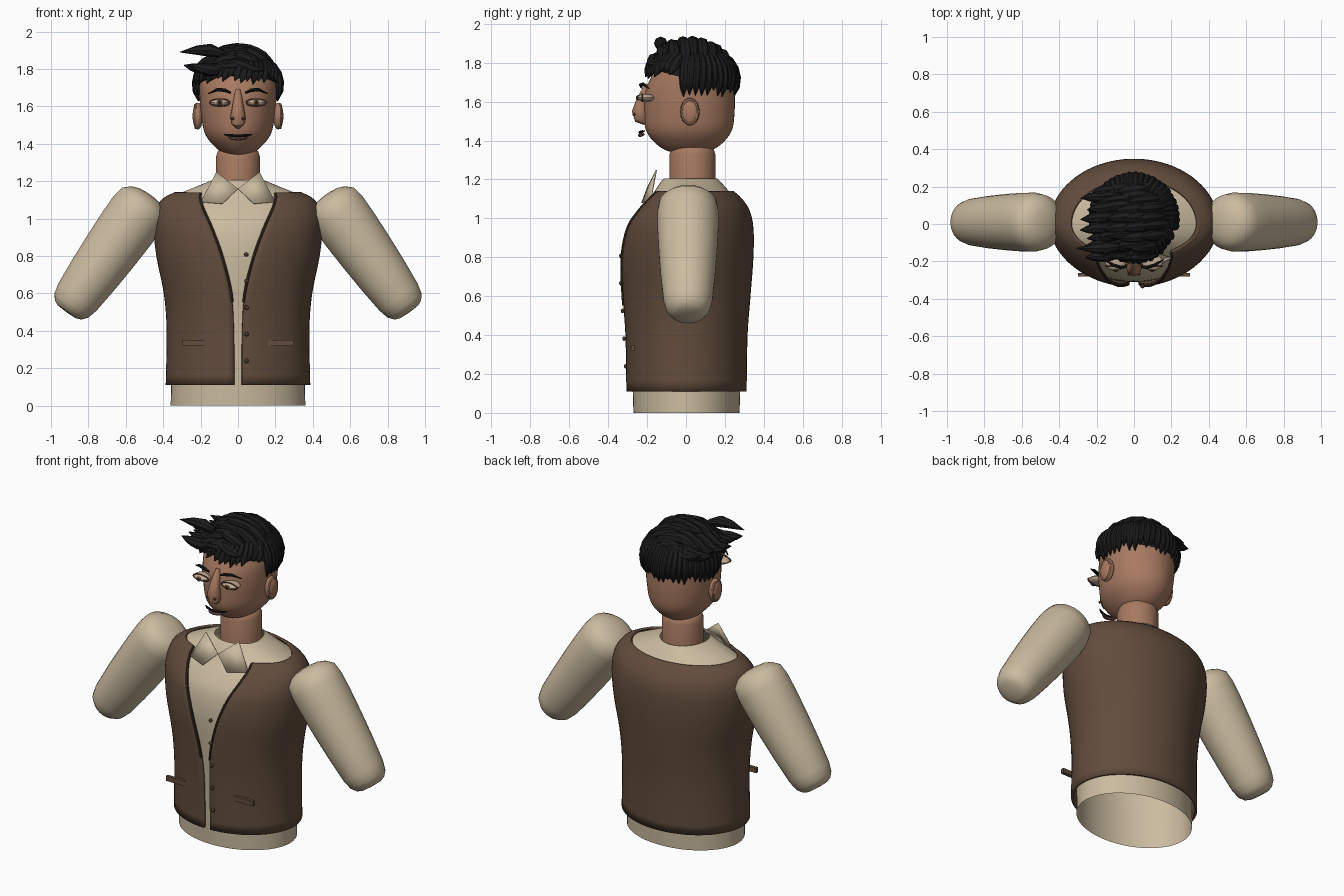
import bpy, bmesh, math, random
from mathutils import Vector, Matrix

random.seed(4)
cube = bpy.data.objects.get("Cube")
if cube:
    bpy.data.objects.remove(cube, do_unlink=True)


def material(name, r, g, b):
    mat = bpy.data.materials.new(name)
    mat.use_nodes = True
    mat.diffuse_color = (r, g, b, 1)
    mat.node_tree.nodes["Principled BSDF"].inputs["Base Color"].default_value = (r, g, b, 1)
    return mat


CREAM = material("cream cloth", .60, .50, .35)
BROWN = material("brown wool", .12, .072, .045)
TRIM = material("dark brown trim", .065, .038, .025)
SKIN = material("skin", .39, .195, .12)
BLACK = material("black hair", .011, .011, .012)
EYE = material("eye tan", .55, .40, .29)
IRIS = material("iris brown", .12, .06, .035)
LIP = material("lip", .22, .09, .07)
made = []


def finish(name, bm, mat):
    bmesh.ops.recalc_face_normals(bm, faces=bm.faces)
    mesh = bpy.data.meshes.new(name)
    bm.to_mesh(mesh)
    bm.free()
    mesh.materials.append(mat)
    obj = bpy.data.objects.new(name, mesh)
    bpy.context.collection.objects.link(obj)
    made.append(obj)
    return obj


def loft(bm, rings, closed=True, caps=False, loop=False):
    """Skin a list of equal-length point rings."""
    vs = [[bm.verts.new(p) for p in ring] for ring in rings]
    pairs = list(zip(vs, vs[1:])) + ([(vs[-1], vs[0])] if loop else [])
    n = len(vs[0])
    for a, b in pairs:
        for i in range(n if closed else n - 1):
            j = (i + 1) % n
            bm.faces.new((a[i], a[j], b[j], b[i]))
    if caps:
        bm.faces.new(vs[0])
        bm.faces.new(vs[-1])


def tube(bm, points, radii, seg=8, loop=False):
    """Tapered round tube along a path."""
    pts = [Vector(p) for p in points]
    n, normal, rings = len(pts), None, []
    for i, p in enumerate(pts):
        ahead = pts[(i + 1) % n] if loop else pts[min(i + 1, n - 1)]
        behind = pts[i - 1] if loop else pts[max(i - 1, 0)]
        t = (ahead - behind).normalized()
        normal = t.orthogonal() if normal is None else normal - t * normal.dot(t)
        normal.normalize()
        side = t.cross(normal)
        r = radii[i] if isinstance(radii, (list, tuple)) else radii
        rings.append([p + r * (normal * math.cos(k * math.tau / seg) + side * math.sin(k * math.tau / seg))
                      for k in range(seg)])
    loft(bm, rings, caps=not loop, loop=loop)


def ball(bm, centre, size, seg=20):
    mat = Matrix.Translation(centre) @ Matrix.Diagonal((*size, 1))
    bmesh.ops.create_uvsphere(bm, u_segments=seg, v_segments=seg // 2, radius=1, matrix=mat)


def smooth_rows(rows, steps=4):
    """Resample profile rows along a smooth curve."""
    out = []
    for i in range(len(rows) - 1):
        a, b, c, d = (rows[max(i - 1, 0)], rows[i], rows[i + 1], rows[min(i + 2, len(rows) - 1)])
        for k in range(steps):
            t = k / steps
            out.append([q + t / 2 * (r - p + t * (2 * p - 5 * q + 4 * r - s + t * (3 * (q - r) + s - p)))
                        for p, q, r, s in zip(a, b, c, d)])
    return out + [list(rows[-1])]


def section(z, rx, front, back, cy=0, start=0, n=48):
    """Oval ring with its own front and back depth; start leaves a gap at the front."""
    ring = []
    for k in range(n):
        a = start + (math.tau - 2 * start) * k / (n - 1 if start else n)
        depth = front if math.cos(a) > 0 else back
        ring.append((rx * math.sin(a), cy - depth * math.cos(a), z))
    return ring


# Shirt body: open tube; rows are height, half width, front depth, back depth
shirt = [(0, .36, .27, .275), (.4, .355, .285, .29), (.6, .37, .30, .305), (.8, .41, .31, .32),
         (.95, .425, .29, .32), (1.04, .41, .24, .30), (1.1, .375, .19, .26),
         (1.135, .31, .165, .225), (1.18, .20, .135, .185), (1.205, .14, .115, .16)]
bm = bmesh.new()
loft(bm, [section(*row) for row in smooth_rows(shirt)])
finish("shirt_body", bm, CREAM)

# Vest: wrapped around the back; the last value is the front opening
vest = [(.11, .38, .30, .305, .02), (.4, .375, .305, .31, .022), (.6, .39, .32, .325, .036),
        (.8, .43, .33, .34, .085), (.95, .445, .31, .34, .14), (1.04, .435, .26, .32, .18),
        (1.1, .40, .21, .28, .2), (1.135, .335, .18, .24, .2)]
rings = [section(z, rx, f, b, 0, math.asin(gap / rx), 64) for z, rx, f, b, gap in smooth_rows(vest)]
bm = bmesh.new()
loft(bm, rings, closed=False)
solid = finish("vest", bm, BROWN).modifiers.new("thickness", "SOLIDIFY")
solid.thickness, solid.offset = .014, 0

# Lapel trim along the neckline
bm = bmesh.new()
for end in (0, -1):
    tube(bm, [Vector(r[end]) + Vector((0, -.006, 0)) for r in rings if r[end][2] > .55], .007)
finish("vest_lapel_trim", bm, TRIM)

# Pocket welts
bm = bmesh.new()
for s in (1, -1):
    bmesh.ops.create_cube(bm, size=1, matrix=Matrix.Translation((s * .228, -.272, .335))
                          @ Matrix.Diagonal((.145, .02, .03, 1)))
finish("pocket_welts", bm, BROWN)

# Buttons
bm = bmesh.new()
for i in range(5):
    z = .24 + i * .142
    ball(bm, (.045, -.31 - .025 * min(i / 3, 1), z), (.012, .009, .012), 12)
finish("vest_buttons", bm, TRIM)

# Collar points
bm = bmesh.new()
for s in (1, -1):
    bm.faces.new([bm.verts.new((s * x, y, z)) for x, y, z in
                  ((.115, -.155, 1.25), (.2, -.185, 1.09), (.085, -.23, 1.08), (0, -.2, 1.16))])
finish("shirt_collar", bm, CREAM).modifiers.new("thickness", "SOLIDIFY").thickness = .006

# Sleeves: rounded tapering tubes, as distance along the axis and radius
sleeve = [(-.072, .02), (-.066, .07), (-.05, .11), (-.015, .148), (.05, .158), (.15, .157), (.3, .15),
          (.45, .14), (.6, .126), (.655, .112), (.685, .088), (.697, .06), (.7, .015)]
for s, label in ((1, "left"), (-1, "right")):
    top, bottom = Vector((s * .509, .01, 1.068)), Vector((s * .888, .01, .539))
    axis = (bottom - top).normalized()
    bm = bmesh.new()
    tube(bm, [top + axis * d for d, r in sleeve], [r for d, r in sleeve], 32)
    finish(label + "_sleeve", bm, CREAM)

# Neck
bm = bmesh.new()
loft(bm, [section(z, r, r, r, .033) for z, r in ((1.1, .118), (1.33, .118), (1.36, .108), (1.38, .08))], caps=True)
finish("neck", bm, SKIN)

# Head
head = [(1.333, .03, .04, .05), (1.345, .07, .12, .09), (1.38, .12, .18, .15), (1.45, .175, .235, .205),
        (1.55, .197, .245, .22), (1.65, .205, .24, .22), (1.72, .207, .212, .215), (1.78, .19, .185, .195),
        (1.84, .13, .13, .13), (1.87, .04, .04, .04)]
bm = bmesh.new()
loft(bm, [section(*row, .03) for row in smooth_rows(head)], caps=True)
finish("head", bm, SKIN)

# Nose and nostrils
bm = bmesh.new()
tube(bm, [(0, -.195, 1.69), (0, -.21, 1.65), (0, -.228, 1.6), (0, -.238, 1.55), (0, -.228, 1.515), (0, -.205, 1.49)],
     [.012, .022, .03, .04, .038, .015], 16)
finish("nose", bm, SKIN)
bm = bmesh.new()
for s in (1, -1):
    ball(bm, (s * .027, -.268, 1.535), (.008, .008, .008), 10)
finish("nostrils", bm, TRIM)


def oval(centre, a, b, across, up, n=24):
    return [Vector(centre) + Vector(across) * a * math.cos(k * math.tau / n)
            + Vector(up) * b * math.sin(k * math.tau / n) for k in range(n)]


# Ears, eyes and brows on both sides
for s, label in ((1, "left"), (-1, "right")):
    bm = bmesh.new()
    ball(bm, (s * .215, .02, 1.548), (.028, .05, .072))
    tube(bm, oval((s * .225, .02, 1.548), .04, .06, (0, 1, 0), (0, 0, 1)), .009, loop=True)
    finish(label + "_ear", bm, SKIN)
    eye = Vector((s * .098, -.205, 1.62))
    bm = bmesh.new()
    ball(bm, eye, (.055, .045, .02))
    finish(label + "_eye", bm, EYE)
    bm = bmesh.new()
    tube(bm, oval(eye + Vector((0, -.02, 0)), .053, .019, (1, 0, 0), (0, 0, 1)), .004, 6, loop=True)
    finish(label + "_eye_rim", bm, IRIS)
    bm = bmesh.new()
    ball(bm, eye + Vector((0, -.042, 0)), (.017, .007, .015), 14)
    finish(label + "_iris", bm, IRIS)
    bm = bmesh.new()
    ball(bm, eye + Vector((0, -.048, 0)), (.008, .005, .008), 10)
    tube(bm, [(s * .038, -.228, 1.672), (s * .07, -.232, 1.686), (s * .11, -.22, 1.69), (s * .158, -.19, 1.668)],
         [.005, .01, .009, .003])
    finish(label + "_pupil_and_brow", bm, BLACK)

# Mouth
for name, z, w, r, mat in (("mouth_line", 1.443, .075, .007, BLACK), ("lower_lip", 1.427, .05, .009, LIP)):
    bm = bmesh.new()
    tube(bm, [(w * k / 4, -.238 + .025 * (k / 4) ** 2, z + .006 * (k / 4) ** 2) for k in range(-4, 5)],
         [.002] + [r] * 7 + [.002])
    finish(name, bm, mat)

# Hair cap: higher at the brow, lower at the nape
MID, RX, RY, RZ = Vector((0, .03, 1.70)), .22, .225, .205


def scalp(a, e, grow=1):
    return MID + grow * Vector((RX * math.cos(e) * math.sin(a), -RY * math.cos(e) * math.cos(a), RZ * math.sin(e)))


bm = bmesh.new()
rings = []
for i in range(10):
    ring = []
    for k in range(40):
        a = k * math.tau / 40
        low = .06 + .28 * math.cos(a)
        ring.append(scalp(a, low + (1.55 - low) * i / 9))
    rings.append(ring)
loft(bm, rings, caps=True)
finish("hair_cap", bm, BLACK)

# Swept top locks, pointing to the right side
bm = bmesh.new()
STEPS = 6
for row in range(8):
    y = -.155 + row * .051
    half = max(.15, .2 * math.sqrt(max(0, 1 - ((y - MID.y) / RY) ** 2)))
    for c in (.95, .5, .05, -.4):
        x0, long = half * c + random.uniform(-.02, .02), random.uniform(.17, .21)
        yj, path = y + random.uniform(-.012, .012), []
        for k in range(STEPS):
            t = k / (STEPS - 1)
            x = x0 - long * t
            h = math.sqrt(max(.22, 1 - (x / RX) ** 2 - ((yj - MID.y) / RY) ** 2))
            path.append((x, yj - .02 * t, MID.z + RZ * h - .006 + .03 * t * t))
        tube(bm, path, [.01, .028, .034, .03, .02, .002])
# Forelock spike
tube(bm, [(-.08, -.12, 1.88), (-.15, -.13, 1.9), (-.22, -.13, 1.9), (-.31, -.13, 1.89)], [.02, .035, .025, .002])
finish("hair_top_locks", bm, BLACK)

# Hanging locks: short fringe at the front, longer round the back
bm = bmesh.new()
COUNT = 44
for i in range(COUNT):
    a = -math.pi + math.tau * i / COUNT
    fringe = abs(a) < 1.3
    low = (1.735 if fringe else 1.645) + random.uniform(-.02, .02)
    end = math.asin((low - MID.z) / RZ)
    drift = -.22 if fringe else -.06
    path = [scalp(a + drift * t, .8 + (end - .8) * t, 1 + (.07 if fringe else .03) * t)
            for t in (0, .2, .4, .6, .8, 1)]
    tube(bm, path, [.01, .024, .027, .025, .018, .002])
finish("hair_hanging_locks", bm, BLACK)

# Smooth shading with sharp edges kept
bpy.ops.object.select_all(action="DESELECT")
for obj in made:
    obj.select_set(True)
bpy.context.view_layer.objects.active = made[0]
bpy.ops.object.shade_smooth_by_angle(angle=math.radians(40))
